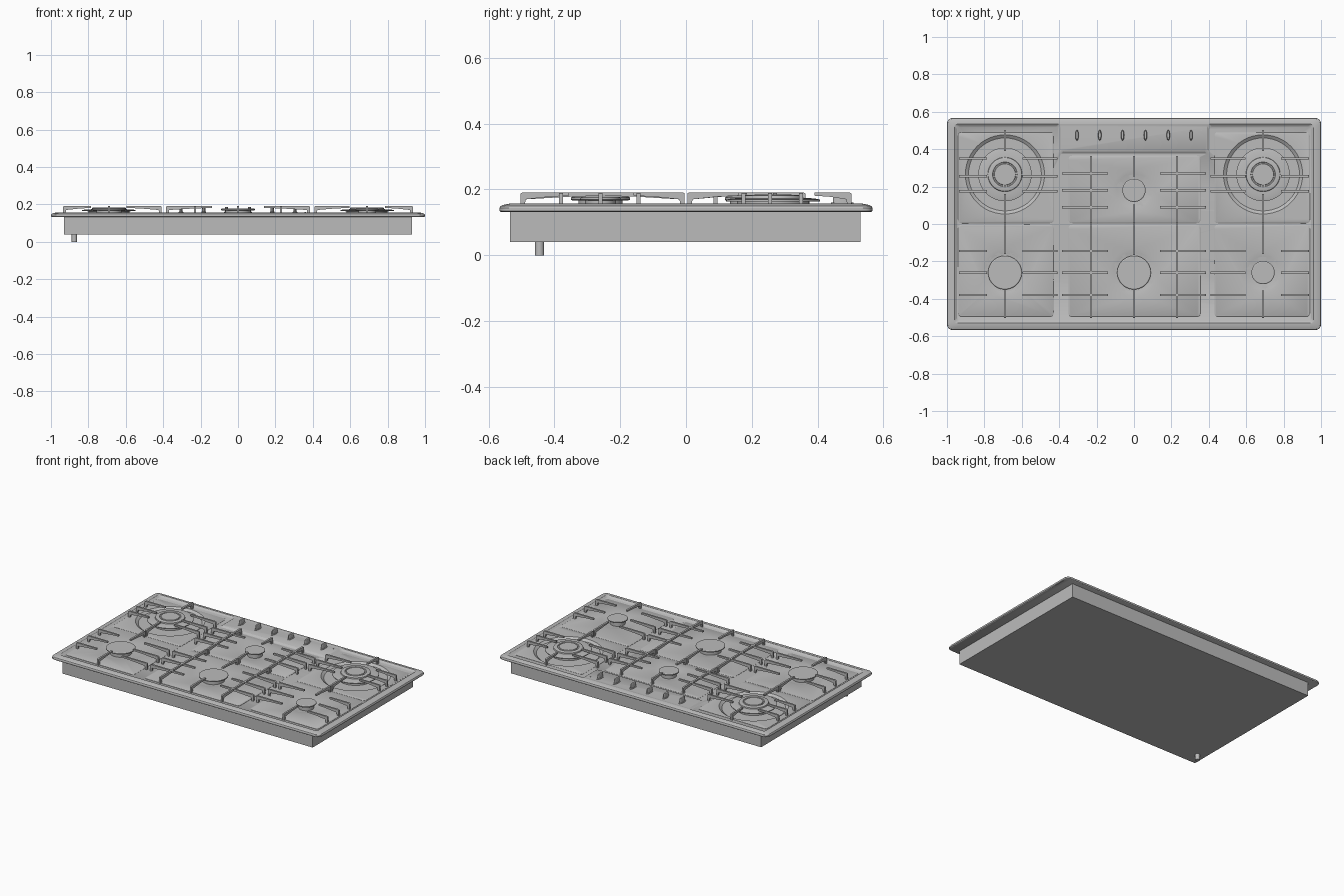
import bpy, bmesh, math
from mathutils import Vector

if "Cube" in bpy.data.objects:
    bpy.data.objects.remove(bpy.data.objects["Cube"])

steel = bpy.data.materials.new("brushed_grey")
steel.use_nodes = True
steel.diffuse_color = (0.5, 0.5, 0.5, 1)
steel.node_tree.nodes["Principled BSDF"].inputs["Base Color"].default_value = (0.5, 0.5, 0.5, 1)


def finish(name, bm, smooth=False):
    bmesh.ops.recalc_face_normals(bm, faces=bm.faces)
    mesh = bpy.data.meshes.new(name)
    bm.to_mesh(mesh)
    bm.free()
    ob = bpy.data.objects.new(name, mesh)
    bpy.context.collection.objects.link(ob)
    mesh.materials.append(steel)
    if smooth:
        shade(ob)
    return ob


def shade(ob):
    bpy.ops.object.select_all(action='DESELECT')
    ob.select_set(True)
    bpy.context.view_layer.objects.active = ob
    bpy.ops.object.shade_smooth_by_angle(angle=math.radians(30))


def rounded(points, r, n=5):
    """Round every corner of a polygon."""
    out = []
    for i, p in enumerate(points):
        p = Vector(p)
        a = p + (Vector(points[i - 1]) - p).normalized() * r
        b = p + (Vector(points[(i + 1) % len(points)]) - p).normalized() * r
        for k in range(n + 1):
            t = k / n
            out.append(a * (1 - t) ** 2 + p * (2 * t * (1 - t)) + b * t * t)
    return out


def rect(x0, x1, y0, y1, d=0):
    return [(x0 + d, y0 + d), (x1 - d, y0 + d), (x1 - d, y1 - d), (x0 + d, y1 - d)]


def loft(bm, loops):
    """Join stacked (outline, height) loops and cap both ends."""
    rings = [[bm.verts.new((p[0], p[1], z)) for p in outline] for outline, z in loops]
    for lo, hi in zip(rings, rings[1:]):
        for i in range(len(lo)):
            bm.faces.new((lo[i - 1], lo[i], hi[i], hi[i - 1]))
    bm.faces.new(rings[0])
    bm.faces.new(rings[-1])


def solid(name, loops, smooth=False):
    bm = bmesh.new()
    loft(bm, loops)
    return finish(name, bm, smooth)


def circle(x, y, rx, ry=None, n=48):
    ry = ry or rx
    return [(x + rx * math.cos(2 * math.pi * i / n), y + ry * math.sin(2 * math.pi * i / n))
            for i in range(n)]


def turned(name, x, y, profile, n=48):
    return solid(name, [(circle(x, y, r, n=n), z) for r, z in profile], True)


def cut(ob, cutter):
    mod = ob.modifiers.new("cut", 'BOOLEAN')
    mod.operation = 'DIFFERENCE'
    mod.solver = 'EXACT'
    mod.object = cutter
    bpy.context.view_layer.objects.active = ob
    bpy.ops.object.modifier_apply(modifier=mod.name)


# Housing below the worktop and gas inlet
solid("housing", [(rect(-.93, .93, -.535, .53), .04), (rect(-.93, .93, -.535, .53), .134)])
turned("gas_inlet", -.875, -.445, [(.014, 0), (.014, .045)], 24)

# Top plate with a soft rim
rim = [(.004, .132), (0, .135), (0, .144), (.003, .149), (.012, .153), (.032, .157)]
plate = solid("top_plate", [(rounded(rect(-1, 1, -.567, .567, d), .035), z) for d, z in rim])


# Recess running round the control panel
def recess(d):
    x, f, b, nx, ny = .96 - d, -.53 + d, .535 - d, .388 + d, .39 - d
    return rounded([(-x, f), (x, f), (x, b), (nx, b), (nx, ny), (-nx, ny), (-nx, b), (-x, b)], .015)


cutters = [solid("recess_cutter", [(recess(.014), .148), (recess(0), .158), (recess(0), .18)])]
cut(plate, cutters[0])

# Slightly raised trays
trays = []
for name, x0, x1, back in (("right", -.94, -.43, .49), ("centre", -.35, .355, .365), ("left", .43, .94, .49)):
    for part, y0, y1 in (("front", -.495, -.004), ("back", .004, back)):
        trays.append(solid(f"{name}_{part}_tray", [
            (rounded(rect(x0, x1, y0, y1), .02), .146),
            (rounded(rect(x0, x1, y0, y1), .02), .149),
            (rounded(rect(x0, x1, y0, y1, .003), .02), .151)]))

# Burner positions: x, y, cap radius, dish radius
burners = [(-.69, -.26, .09, .13), (0, -.26, .09, .13), (0, .18, .062, .115),
           (.69, -.26, .062, .115), (-.69, .265, .09, .212), (.69, .265, .09, .212)]

for i, (x, y, cap, dish) in enumerate(burners):
    big = dish > .2
    floor_r = .195 if big else cap * .7
    cutter = turned("dish_cutter", x, y, [(floor_r, .139), (dish, .1512), (dish, .18)])
    cutters.append(cutter)
    for ob in [plate] + trays:
        reach = [ob.matrix_world @ Vector(c) for c in ob.bound_box]
        if min(c.x for c in reach) < x < max(c.x for c in reach) and \
                min(c.y for c in reach) < y < max(c.y for c in reach):
            cut(ob, cutter)
    if big:
        # Double-ring burner
        turned(f"wide_burner_{i}", x, y, [
            (.11, .138), (.11, .163), (.143, .164), (.143, .169), (.125, .173), (.092, .174),
            (.09, .181), (.085, .183), (.066, .183), (.064, .179), (.058, .179), (.056, .184)])
    else:
        turned(f"burner_base_{i}", x, y, [(cap * .75, .138), (cap * .75, .168)])
        turned(f"burner_cap_{i}", x, y, [(cap * .95, .167), (cap, .169), (cap, .175), (cap - .005, .178)])

for ob in [plate] + trays:
    shade(ob)
for c in cutters:
    bpy.data.objects.remove(c)


# Pan supports: tapering fins with a foot at the outer end
def fin(bm, start, end, w=.006):
    a, b = Vector(start), Vector(end)
    length = (b - a).length
    along = (b - a) / length
    side = Vector((-along.y, along.x)) * w
    shape = [(0, .148), (0, .188), (.006, .191), (length, .191), (length, .181),
             (length * .6, .178), (.016, .17), (.012, .148)]
    ends = []
    for s in (side, -side):
        ends.append([bm.verts.new((*(a + along * d + s), z)) for d, z in shape])
    n = len(shape)
    for i in range(n):
        bm.faces.new((ends[0][i - 1], ends[0][i], ends[1][i], ends[1][i - 1]))
    for e in ends:
        bm.faces.new(e)


for name, sx in (("right", -1), ("left", 1)):
    bm = bmesh.new()
    for y in (.35, .255, .175, -.145, -.26, -.38):
        fin(bm, (sx * .935, y), (sx * .785, y))
        fin(bm, (sx * .408, y), (sx * .595, y))
    x = sx * .69
    for y0, y1 in ((.503, .39), (.004, .16), (-.004, -.16), (-.503, -.355)):
        fin(bm, (x, y0), (x, y1))
    finish(f"{name}_pan_support", bm)

bm = bmesh.new()
for y in (.27, .18, .09, -.145, -.26, -.38):
    for s in (-1, 1):
        fin(bm, (s * .384, y), (s * .138, y))
for x in (-.23, .23):
    for y0, y1 in ((.363, .18), (.004, .18), (-.004, -.25), (-.503, -.25)):
        fin(bm, (x, y0), (x, y1))
for y0, y1 in ((.363, .255), (.004, .105), (-.004, -.165), (-.503, -.35)):
    fin(bm, (0, y0), (0, y1))
finish("centre_pan_support", bm)

# Control knobs: slim grip on a low collar
for i in range(6):
    x, y = -.305 + i * .122, .475
    solid(f"knob_{i}", [(circle(x, y, rx, ry, 24), z) for rx, ry, z in (
        (.013, .034, .156), (.013, .034, .16), (.009, .028, .161),
        (.008, .027, .184), (.006, .024, .187))], True)

# Ignition button
turned("ignition_button", .36, .5, [(.004, .156), (.004, .16)], 16)
